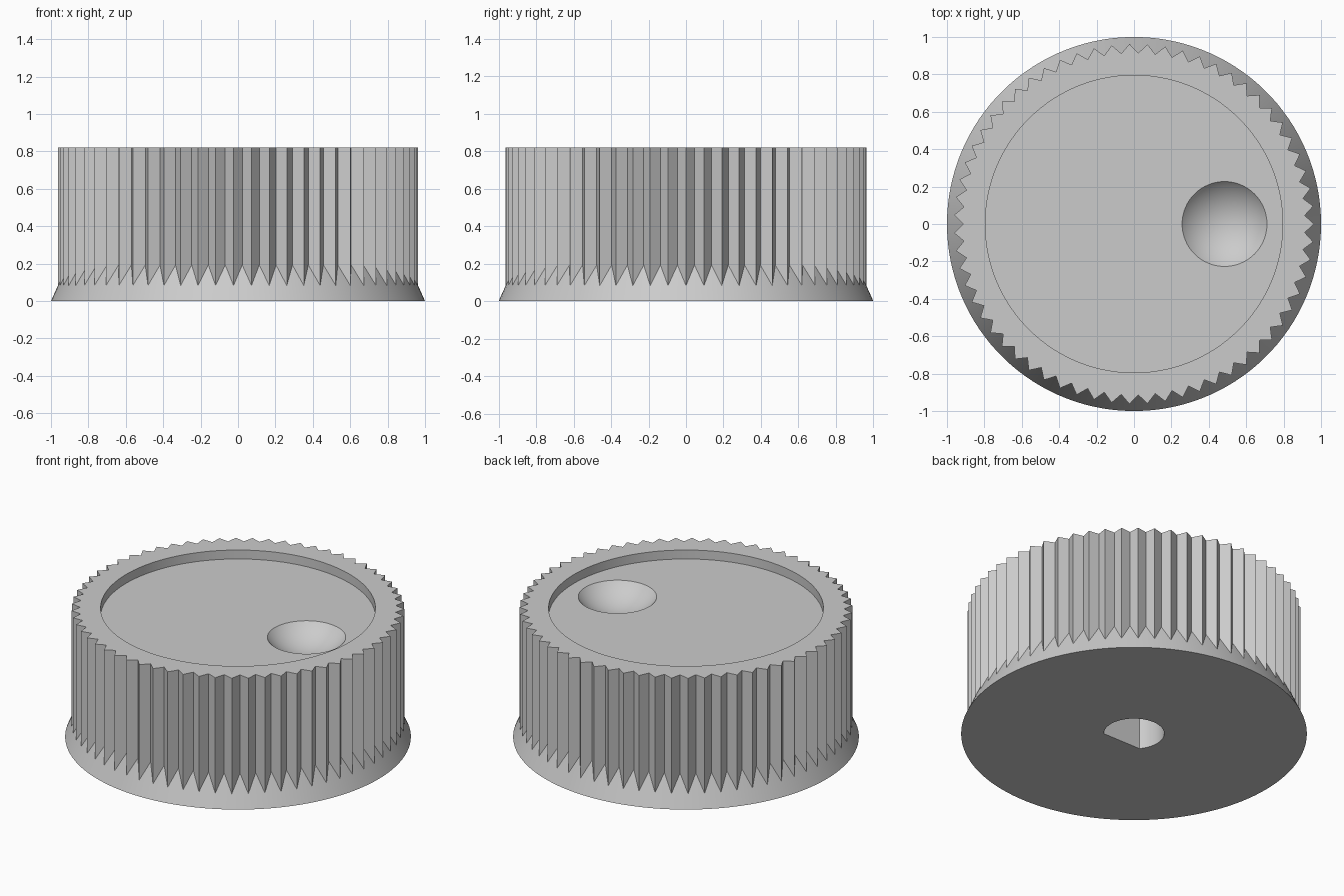
import bpy, bmesh
from math import sin, cos, pi, radians, sqrt, asin

cube = bpy.data.objects.get("Cube")
if cube:
    bpy.data.objects.remove(cube, do_unlink=True)

grey = bpy.data.materials.new("plain_grey")
grey.use_nodes = True
grey.diffuse_color = (0.6, 0.6, 0.6, 1)
grey.node_tree.nodes["Principled BSDF"].inputs["Base Color"].default_value = grey.diffuse_color

TEETH = 63
HEIGHT = 0.82
TIP_R, TIP_Z = 0.963, 0.083        # where tooth tips meet the skirt
VALLEY_R, VALLEY_Z = 0.914, 0.193  # where grooves meet the skirt
RECESS_R, FLOOR_Z = 0.795, 0.763


def make_object(name, bm):
    bmesh.ops.recalc_face_normals(bm, faces=bm.faces[:])
    mesh = bpy.data.meshes.new(name)
    bm.to_mesh(mesh)
    bm.free()
    mesh.materials.append(grey)
    obj = bpy.data.objects.new(name, mesh)
    bpy.context.collection.objects.link(obj)
    return obj


def ring(bm, even, odd):
    """Ring of points alternating between two (radius, z) pairs."""
    verts = []
    for i in range(2 * TEETH):
        r, z = odd if i % 2 else even
        a = pi * i / TEETH
        verts.append(bm.verts.new((r * cos(a), r * sin(a), z)))
    return verts


# Knob body: flared skirt, toothed grip, rim and recessed top
bm = bmesh.new()
levels = [((1, 0), (1, 0)),
          ((TIP_R, TIP_Z), (VALLEY_R, VALLEY_Z)),
          ((TIP_R, HEIGHT), (VALLEY_R, HEIGHT)),
          ((RECESS_R, HEIGHT),) * 2,
          ((RECESS_R, FLOOR_Z),) * 2]
rings = [ring(bm, even, odd) for even, odd in levels]
for low, high in zip(rings, rings[1:]):
    for i in range(len(low)):
        j = (i + 1) % len(low)
        bm.faces.new((low[i], low[j], high[j], high[i]))
bm.faces.new(rings[0])
bm.faces.new(rings[-1])
knob = make_object("knob", bm)

# Finger dimple cutter: a sphere sunk into the recessed top
DIMPLE_R, BALL_R = 0.227, 0.3
bm = bmesh.new()
bmesh.ops.create_uvsphere(bm, u_segments=64, v_segments=48, radius=BALL_R)
bmesh.ops.translate(bm, verts=bm.verts[:],
                    vec=(0.484, 0, FLOOR_Z + sqrt(BALL_R**2 - DIMPLE_R**2)))
dimple = make_object("dimple_cutter", bm)

# Shaft socket cutter: a D-shaped prism with its flat towards the front
SHAFT_R, FLAT, DEPTH = 0.175, 0.112, 0.5
start = -asin(FLAT / SHAFT_R)
sweep = pi - 2 * start
bm = bmesh.new()
outline = []
for i in range(49):
    a = start + sweep * i / 48
    outline.append(bm.verts.new((SHAFT_R * cos(a), SHAFT_R * sin(a), -0.1)))
base = bm.faces.new(outline)
side = bmesh.ops.extrude_face_region(bm, geom=[base], use_keep_orig=True)
top = [g for g in side["geom"] if isinstance(g, bmesh.types.BMVert)]
bmesh.ops.translate(bm, verts=top, vec=(0, 0, DEPTH + 0.1))
socket = make_object("socket_cutter", bm)

# Cut both hollows, then shade
bpy.ops.object.select_all(action="DESELECT")
bpy.context.view_layer.objects.active = knob
knob.select_set(True)
for cutter in (dimple, socket):
    cutter.hide_render = True
    mod = knob.modifiers.new(cutter.name, "BOOLEAN")
    mod.operation = "DIFFERENCE"
    mod.solver = "EXACT"
    mod.object = cutter
    bpy.ops.object.modifier_apply(modifier=mod.name)
    bpy.data.objects.remove(cutter, do_unlink=True)
bpy.ops.object.shade_smooth_by_angle(angle=radians(25))
